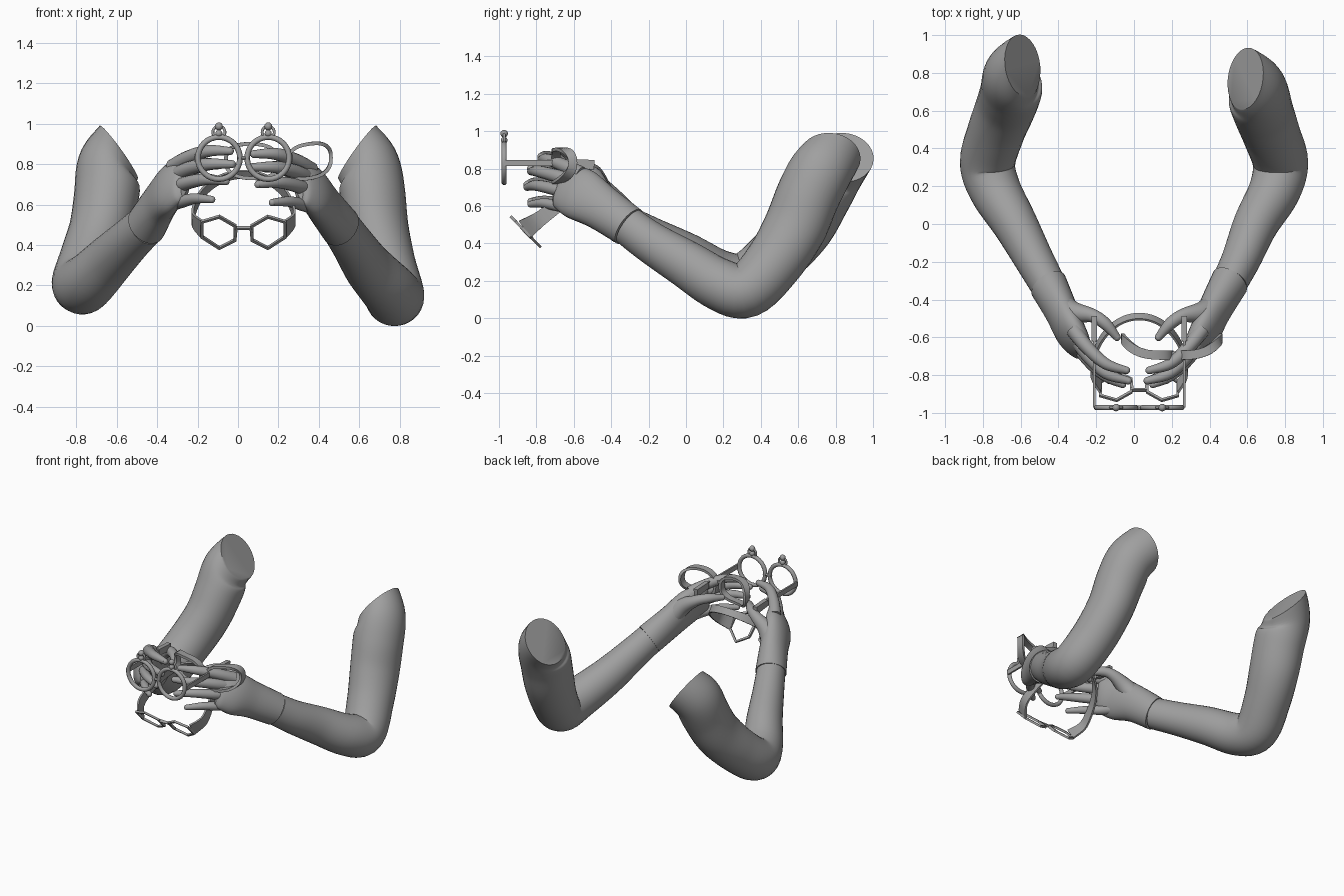
import bpy, bmesh, math
from mathutils import Vector as V, Matrix

if "Cube" in bpy.data.objects:
    bpy.data.objects.remove(bpy.data.objects["Cube"])

grey = bpy.data.materials.new("plain grey")
grey.use_nodes = True
grey.diffuse_color = (0.35, 0.35, 0.35, 1)
grey.node_tree.nodes["Principled BSDF"].inputs["Base Color"].default_value = grey.diffuse_color


def finish(name, bm):
    bmesh.ops.recalc_face_normals(bm, faces=bm.faces)
    me = bpy.data.meshes.new(name)
    bm.to_mesh(me)
    bm.free()
    me.materials.append(grey)
    ob = bpy.data.objects.new(name, me)
    bpy.context.collection.objects.link(ob)
    bpy.ops.object.select_all(action="DESELECT")
    ob.select_set(True)
    bpy.context.view_layer.objects.active = ob
    bpy.ops.object.shade_smooth_by_angle(angle=math.radians(40))


def spline(pts, steps):
    """Catmull-Rom through points that also carry section sizes."""
    n, out = len(pts), []
    for i in range(n - 1):
        a, b, c, d = (pts[min(max(i + k, 0), n - 1)] for k in (-1, 0, 1, 2))
        for s in range(steps):
            t = s / steps
            out.append([0.5 * (2 * q + (r - p) * t + (2 * p - 5 * q + 4 * r - u) * t * t
                               + (3 * q - p - 3 * r + u) * t ** 3)
                        for p, q, r, u in zip(a, b, c, d)])
    out.append(list(pts[-1]))
    return out


def sweep(name, pts, ref, sides=24, steps=6, closed=False, start=None, blend=1, dome=False):
    """Tube through (x, y, z, half width along ref, half height).
    The first rings can lean from a given start direction into the path."""
    rows = spline(pts, steps) if steps > 1 else pts
    n = len(rows)
    cen = [V(r[:3]) for r in rows]
    bm = bmesh.new()
    rings = []
    k = math.sqrt(2) if sides == 4 else 1
    for i, r in enumerate(rows):
        nxt = cen[(i + 1) % n] if closed else cen[min(i + 1, n - 1)]
        prv = cen[i - 1] if closed else cen[max(i - 1, 0)]
        t = (nxt - prv).normalized()
        if start and i < blend:
            t = V(start).normalized().lerp(t, i / blend).normalized()
        w = V(ref) - t * t.dot(V(ref))
        w.normalize()
        h = t.cross(w)
        ring = []
        for j in range(sides):
            a = math.tau * (j + 0.5) / sides
            ring.append(bm.verts.new(cen[i] + w * math.cos(a) * r[3] * k + h * math.sin(a) * r[4] * k))
        rings.append(ring)
    for i in range(n if closed else n - 1):
        p, q = rings[i], rings[(i + 1) % n]
        for j in range(sides):
            bm.faces.new((p[j], p[(j + 1) % sides], q[(j + 1) % sides], q[j]))
    if not closed:
        bm.faces.new(rings[0])
        bm.faces.new(rings[-1])
        if dome:
            bmesh.ops.create_uvsphere(bm, u_segments=12, v_segments=8, radius=rows[-1][3],
                                      matrix=Matrix.Translation(cen[-1]))
    finish(name, bm)


def torus(name, centre, major, minor):
    pts = []
    for i in range(32):
        a = math.tau * i / 32
        pts.append((centre[0] + major * math.cos(a), centre[1], centre[2] + major * math.sin(a), minor, minor))
    sweep(name, pts, (0, 1, 0), sides=10, steps=1, closed=True)


def ball(name, centre, radius):
    bm = bmesh.new()
    bmesh.ops.create_uvsphere(bm, u_segments=14, v_segments=8, radius=radius,
                              matrix=Matrix.Translation(centre))
    finish(name, bm)


# Arms, from the slanted shoulder cut down to the wrist
left_path = [(.59, .77, .86, .16, .165), (.643, .715, .78, .165, .172), (.667, .65, .65, .16, .172),
             (.69, .58, .48, .153, .17), (.73, .47, .30, .15, .157), (.775, .325, .15, .147, .147),
             (.745, .18, .18, .137, .14), (.645, 0, .29, .119, .127), (.57, -.18, .40, .104, .112),
             (.508, -.305, .49, .095, .105)]
right_path = [(-.59, .84, .86, .16, .165), (-.638, .78, .78, .165, .172), (-.65, .71, .65, .16, .172),
              (-.68, .62, .49, .153, .17), (-.73, .49, .34, .15, .157), (-.775, .325, .21, .147, .147),
              (-.735, .18, .225, .137, .14), (-.63, 0, .33, .119, .127), (-.533, -.18, .425, .104, .112),
              (-.453, -.325, .50, .095, .105)]

# Hand parts for the left side
palm = [(.43, -.45, .59, .087, .122), (.375, -.57, .665, .075, .142), (.32, -.65, .70, .052, .12),
        (.30, -.68, .71, .02, .09)]
digits = {
    "index_finger": [(.36, -.56, .77, .042), (.29, -.65, .815, .036), (.19, -.74, .85, .03), (.08, -.775, .85, .02)],
    "middle_finger": [(.36, -.58, .72, .042), (.29, -.69, .76, .036), (.19, -.79, .785, .03), (.07, -.83, .785, .02)],
    "ring_finger": [(.37, -.58, .66, .04), (.30, -.70, .69, .034), (.20, -.80, .71, .029), (.10, -.85, .70, .019)],
    "little_finger": [(.38, -.56, .59, .04), (.32, -.67, .60, .032), (.25, -.76, .615, .026), (.17, -.83, .61, .018)],
    "thumb": [(.45, -.41, .57, .07), (.37, -.465, .69, .06), (.26, -.485, .765, .037), (.19, -.53, .785, .032),
              (.13, -.60, .78, .02)],
}

for side, s, path, dx, dz in (("left", 1, left_path, 0, 0), ("right", -1, right_path, .04, .015)):
    ref = (s * .92, -.35, 0)

    def place(p):
        return (s * p[0] + dx, p[1], p[2] + dz) + tuple(p[3:])

    sweep(side + "_arm", path, ref, 32, start=(s * .8, -.1, -.57), blend=12)
    # Glove cuff sits slightly proud of the wrist
    cuff = tuple(path[-1][:3]) + (.101, .111)
    sweep(side + "_palm", [cuff] + [place(p) for p in palm], (s * .9, -.35, .3), 28,
          start=(-s * .45, -.72, .53))
    for name, pts in digits.items():
        sweep(side + "_" + name, [place(p) + (p[3],) for p in pts], (0, 0, 1), 14, dome=True)

# Round spectacles with winding crowns on top
mid = .0275
for side, s in (("left", 1), ("right", -1)):
    cx = mid + s * .122
    torus(side + "_round_rim", (cx, -.972, .83), .104, .014)
    torus(side + "_crown_loop", (cx, -.972, .958), .03, .007)
    ball(side + "_crown_stem", (cx, -.972, .952), .018)
    ball(side + "_crown_knob", (cx, -.972, .987), .02)
    tx = mid + s * .238
    sweep(side + "_round_temple", [(tx, -.972, .83, .006, .017), (tx, -.62, .83, .006, .017)],
          (1, 0, 0), 4, 1)
    sweep(side + "_temple_tip", [(tx, -.62, .83, .015, .022), (tx, -.49, .82, .015, .026)],
          (1, 0, 0), 4, 1)
sweep("round_bridge", [(mid - .03, -.972, .83, .01, .012), (mid + .03, -.972, .83, .01, .012)],
      (0, 0, 1), 10, 1)


# Tilted six-sided spectacles
def tilt_y(z):
    return -.86 - .97 * (z - .465)


hexagon = [(.085, .05), (0, .075), (-.078, .03), (-.078, -.04), (0, -.08), (.085, -.025)]
for side, s in (("left", 1), ("right", -1)):
    pts = []
    for x, z in hexagon:
        pts.append((mid + s * (.12 + x), tilt_y(.465 + z), .465 + z, .007, .008))
    sweep(side + "_six_sided_rim", pts, (0, .7, .7), 4, 1, closed=True)
sweep("six_sided_bridge", [(mid + x, tilt_y(z), z, .009, .007)
                           for x, z in ((-.042, .43), (-.035, .485), (.035, .485), (.042, .43))],
      (0, .7, .7), 4, 1)

# Strap flaring at the six-sided rims, running up and back around
strap = [(mid + .205, -.86, .477, .055, .006)]
for i in range(13):
    a = math.pi * i / 12
    u = math.sin(a)
    strap.append((mid + .25 * math.cos(a), -.79 + .3 * u, .525 + .225 * u, .042 - .018 * u, .006))
strap.append((mid - .205, -.86, .477, .055, .006))
sweep("back_strap", strap, (0, -.63, .78), 4, 4)

# Curved spectacles with wide rims
for side, cx, hw, lean in (("left", .35, .11, .15), ("right", .07, .13, -.03)):
    pts = []
    for i in range(32):
        a = math.tau * i / 32
        c, d = math.cos(a), math.sin(a)
        x = cx + hw * math.copysign(abs(c) ** .8, c)
        z = .815 + .085 * math.copysign(abs(d) ** .8, d) + lean * (x - cx)
        pts.append((x, -.695 + .09 * (abs(x - .2) / .26) ** 4, z, .024, .009))
    sweep(side + "_curved_rim", pts, (0, 1, 0), 4, 1, closed=True)
sweep("curved_bridge", [(.19, -.695, .84, .02, .008), (.25, -.695, .84, .02, .008)], (0, 1, 0), 4, 1)
